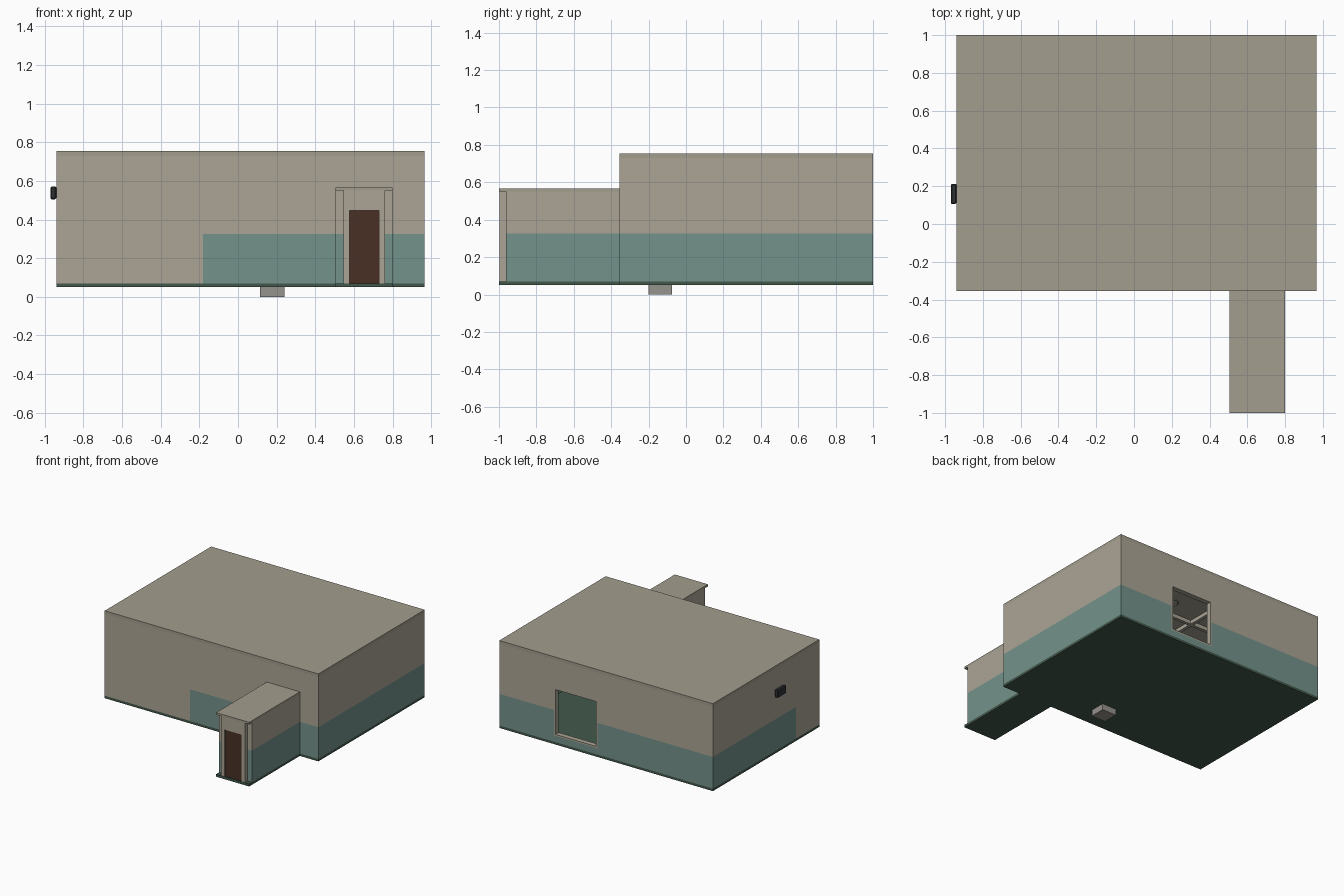
import bpy

default = bpy.data.objects.get("Cube")
if default:
    bpy.data.objects.remove(default, do_unlink=True)


def material(name, rgb):
    lin = [(c / 255 / 12.92) if c < 11 else ((c / 255 + 0.055) / 1.055) ** 2.4 for c in rgb]
    m = bpy.data.materials.new(name)
    m.use_nodes = True
    m.diffuse_color = (*lin, 1)
    m.node_tree.nodes["Principled BSDF"].inputs["Base Color"].default_value = (*lin, 1)
    return m


PLASTER = material("plaster", (172, 165, 150))
ROOF = material("roof", (163, 157, 142))
TEAL = material("teal_paint", (116, 146, 139))
GREEN = material("green_floor", (66, 88, 75))
BROWN = material("door_brown", (72, 48, 37))
DARK = material("dark_metal", (46, 49, 52))
GREY = material("grey_concrete", (150, 147, 140))


def box(name, x, y, z, mat, bevel=0):
    """Box from (low, high) ranges on each axis."""
    centre = [(a + b) / 2 for a, b in (x, y, z)]
    bpy.ops.mesh.primitive_cube_add(size=1, location=centre)
    ob = bpy.context.object
    ob.name = name
    ob.scale = [b - a for a, b in (x, y, z)]
    bpy.ops.object.transform_apply(location=False, rotation=False, scale=True)
    ob.data.materials.append(mat)
    if bevel:
        mod = ob.modifiers.new("bevel", 'BEVEL')
        mod.width = bevel
        mod.segments = 1
    return ob


# Main levels
X0, X1, Y0, Y1 = -0.94, 0.965, -0.355, 1.0
BASE, FLOOR, PAINT, CEIL, TOP = 0.05, 0.07, 0.325, 0.73, 0.755
T = 0.04
PX0, PX1, PTOP = 0.505, 0.80, 0.55


def wall(name, x, y, top=CEIL, low=TEAL, bottom=FLOOR):
    """Wall painted in two bands, split at the paint line."""
    if bottom < PAINT:
        box(name + "_lower", x, y, (bottom, min(PAINT, top)), low)
    if top > PAINT:
        box(name + "_upper", x, y, (max(PAINT, bottom), top), PLASTER)


# Floors and roofs
box("main_floor", (X0, X1), (Y0, Y1), (BASE, FLOOR), GREEN)
box("main_roof", (X0, X1), (Y0, Y1), (CEIL, TOP), ROOF)
box("entrance_floor", (PX0, PX1), (-1, Y0), (BASE, FLOOR), GREEN)
box("entrance_roof", (PX0, PX1), (-1, Y0), (PTOP, 0.567), ROOF)

# Front wall, open where the entrance passage joins
fy = (Y0, Y0 + T)
wall("front_wall_plain", (X0, -0.18), fy, low=PLASTER)
wall("front_wall_middle", (-0.18, PX0 + T), fy)
wall("front_wall_end", (PX1 - T, X1), fy)
wall("front_wall_over_passage", (PX0 + T, PX1 - T), fy, bottom=PTOP)

# Side walls
wall("left_wall", (X1 - T, X1), (Y0 + T, Y1 - T))
wall("right_wall", (X0, X0 + T), (-0.06, Y1 - T))
wall("right_wall_plain", (X0, X0 + T), (Y0 + T, -0.06), low=PLASTER)

# Back wall around the window
WX0, WX1, WZ0, WZ1 = 0.09, 0.475, 0.12, 0.505
by = (Y1 - T, Y1)
wall("back_wall_right", (X0, WX0), by)
wall("back_wall_left", (WX1, X1), by)
wall("back_wall_sill", (WX0, WX1), by, top=WZ0)
wall("back_wall_head", (WX0, WX1), by, bottom=WZ1)
F = 0.012
for side, a in (("left", WX1 - F), ("right", WX0)):
    box("window_frame_" + side, (a, a + F), by, (WZ0, WZ1), PLASTER)
for side, a in (("top", WZ1 - F), ("bottom", WZ0)):
    box("window_frame_" + side, (WX0 + F, WX1 - F), by, (a, a + F), PLASTER)

# Corner room partitions
wall("partition_side", (-0.20, -0.18), (Y0 + T, -0.06))
wall("partition_back", (X0 + T, -0.18), (-0.06, -0.04))

# Entrance passage walls
for side, a in (("right", PX0), ("left", PX1 - T)):
    wall("entrance_wall_" + side, (a, a + T), (-0.963, Y0), top=PTOP)

# Door surround and door
dy = (-0.998, -0.96)
box("door_jamb_right", (PX0 + T, 0.577), dy, (FLOOR, PTOP), PLASTER)
box("door_jamb_left", (0.73, PX1 - T), dy, (FLOOR, PTOP), PLASTER)
box("door_lintel", (0.577, 0.73), dy, (0.448, PTOP), PLASTER)
box("door", (0.577, 0.73), (-0.99, -0.965), (FLOOR, 0.448), BROWN)

# Outdoor vent and underfloor sump
box("wall_vent", (-0.97, X0), (0.105, 0.213), (0.505, 0.57), DARK, bevel=0.006)
box("floor_sump", (0.113, 0.24), (-0.2, -0.075), (0, BASE), GREY)

# Ceiling beams and ring lamp
for i, y in enumerate((0.0, 0.36)):
    box(f"ceiling_beam_across_{i}", (X0 + T, X1 - T), (y, y + 0.025), (0.7, CEIL), PLASTER)
for i, x in enumerate((-0.25, 0.35)):
    box(f"ceiling_beam_along_{i}", (x, x + 0.025), (0.0, Y1 - T), (0.7, CEIL), PLASTER)
bpy.ops.mesh.primitive_torus_add(location=(0.1, 0.55, 0.69), major_radius=0.05,
                                 minor_radius=0.006, major_segments=24, minor_segments=8)
lamp = bpy.context.object
lamp.name = "ring_lamp"
lamp.data.materials.append(PLASTER)
bpy.ops.object.shade_smooth_by_angle()
